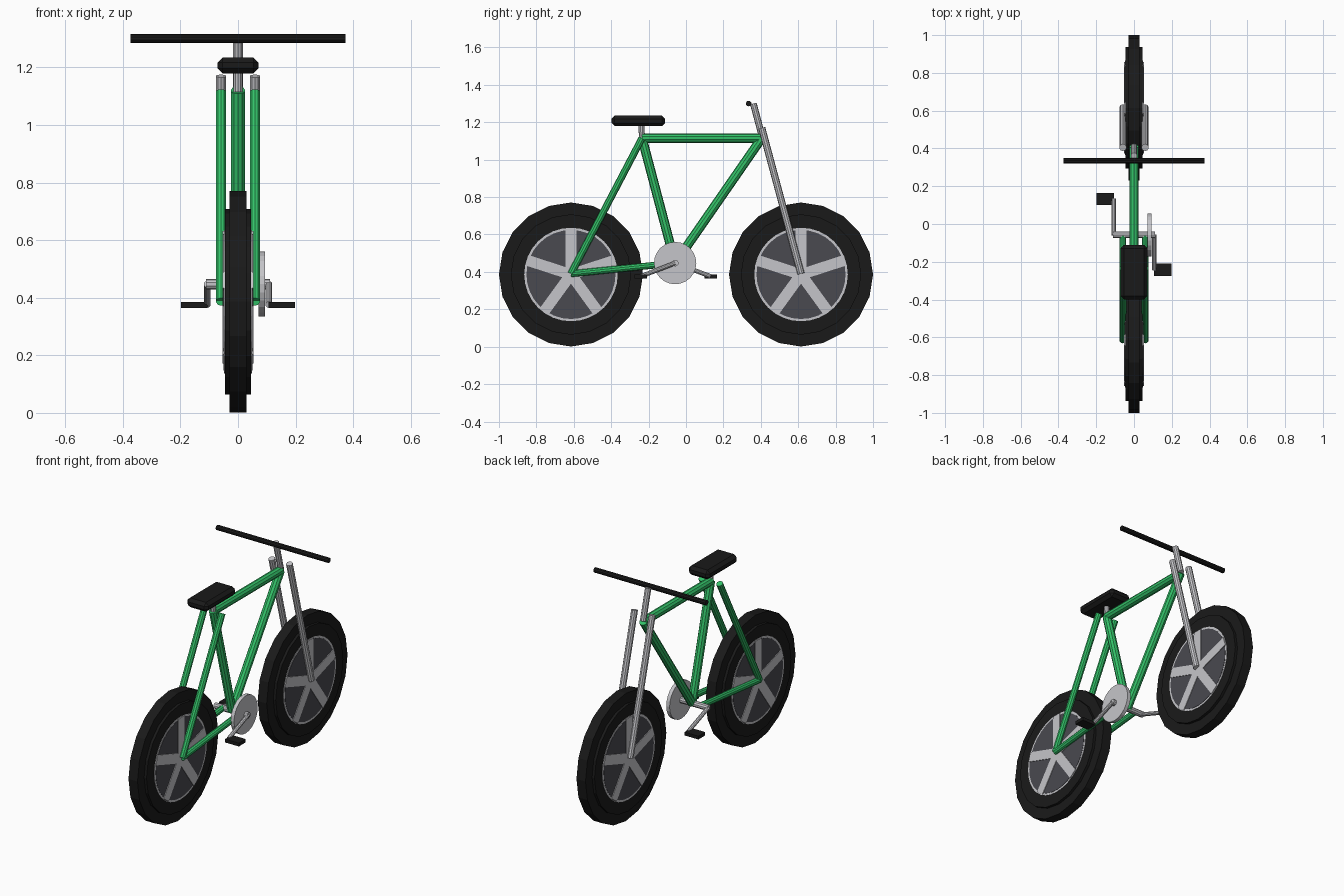
import bpy
import math
from mathutils import Vector

cube = bpy.data.objects.get("Cube")
if cube:
    bpy.data.objects.remove(cube, do_unlink=True)


def material(name, r, g, b):
    mat = bpy.data.materials.new(name)
    mat.use_nodes = True
    mat.diffuse_color = (r, g, b, 1)
    mat.node_tree.nodes["Principled BSDF"].inputs["Base Color"].default_value = (r, g, b, 1)
    return mat


green = material("frame green", 0.033, 0.54, 0.14)
steel = material("light steel", 0.56, 0.56, 0.585)
dark_grey = material("dark grey", 0.068, 0.068, 0.08)
black = material("rubber black", 0.01, 0.01, 0.01)


def finish(name, mat):
    obj = bpy.context.object
    obj.name = name
    obj.data.materials.append(mat)
    return obj


def tube(name, start, end, radius, mat, sides=10):
    """Straight faceted cylinder between two points."""
    a, b = Vector(start), Vector(end)
    bpy.ops.mesh.primitive_cylinder_add(vertices=sides, radius=radius,
                                        depth=(b - a).length, location=(a + b) / 2)
    obj = finish(name, mat)
    obj.rotation_euler = (b - a).to_track_quat("Z", "Y").to_euler()
    return obj


def disc(name, centre, radius, half_width, mat, sides):
    """Round plate lying across the x axis."""
    bpy.ops.mesh.primitive_cylinder_add(vertices=sides, radius=radius, depth=2 * half_width,
                                        location=centre, rotation=(0, math.pi / 2, 0))
    return finish(name, mat)


def box(name, centre, size, mat, tilt=0, bevel=0):
    bpy.ops.mesh.primitive_cube_add(size=1, location=centre, rotation=(tilt, 0, 0))
    obj = finish(name, mat)
    obj.scale = size
    bpy.ops.object.transform_apply(location=False, rotation=False, scale=True)
    if bevel:
        mod = obj.modifiers.new("Bevel", "BEVEL")
        mod.width = bevel
        mod.segments = 1
    return obj


# Key points of the side profile
AXLE_Z = 0.386
WHEEL_Y = 0.615
rear_hub = (-WHEEL_Y, 0.39)
front_hub = (WHEEL_Y, 0.39)
crank = (-0.058, 0.447)
seat_joint = (-0.235, 1.115)
head = (0.405, 1.115)


def at(x, point):
    return (x, point[0], point[1])


# Wheels: stepped tyre, rim, dark centre and five spokes
for label, y in (("rear", -WHEEL_Y), ("front", WHEEL_Y)):
    hub = (0, y, AXLE_Z)
    disc(label + "_tyre_tread", hub, 0.385, 0.03, black, 20)
    disc(label + "_tyre_wall", hub, 0.322, 0.046, black, 20)
    disc(label + "_rim", hub, 0.25, 0.048, steel, 32)
    disc(label + "_wheel_centre", hub, 0.238, 0.0495, dark_grey, 32)
    for i in range(5):
        angle = i * math.tau / 5
        reach = Vector((0, -math.sin(angle), math.cos(angle))) * 0.1225
        box(f"{label}_spoke_{i + 1}", Vector(hub) + reach, (0.106, 0.058, 0.245), steel, angle)

# Frame
tube("top_tube", at(0, seat_joint), at(0, head), 0.025, green)
tube("seat_tube", at(0, seat_joint), at(0, crank), 0.025, green)
tube("down_tube", at(0, head), at(0, crank), 0.025, green)
for side, x in (("left", 0.059), ("right", -0.059)):
    tube(side + "_seat_stay", at(x, rear_hub), at(x, seat_joint), 0.019, green)
    tube(side + "_chain_stay", at(x, rear_hub), at(x, crank), 0.018, green)
    tube(side + "_fork_leg", at(x, front_hub), (x, 0.405, 1.17), 0.019, steel)

# Saddle and handlebar
tube("seat_post", at(0, seat_joint), (0, -0.24, 1.2), 0.016, steel)
box("saddle", (0, -0.255, 1.207), (0.142, 0.288, 0.056), black, bevel=0.018)
tube("stem", (0, 0.408, 1.12), (0, 0.36, 1.3), 0.018, steel)
tube("handlebar", (-0.373, 0.335, 1.3), (0.373, 0.335, 1.3), 0.015, black)

# Drivetrain
disc("chainring", at(0.082, crank), 0.113, 0.011, steel, 24)
tube("crank_axle", at(-0.112, crank), at(0.112, crank), 0.018, steel)
for side, x, y in (("left", 1, -0.242), ("right", -1, 0.132)):
    tube(side + "_crank_arm", at(x * 0.107, crank), (x * 0.107, y, 0.376), 0.012, steel)
    box(side + "_pedal", (x * 0.152, y, 0.375), (0.092, 0.065, 0.02), black)
